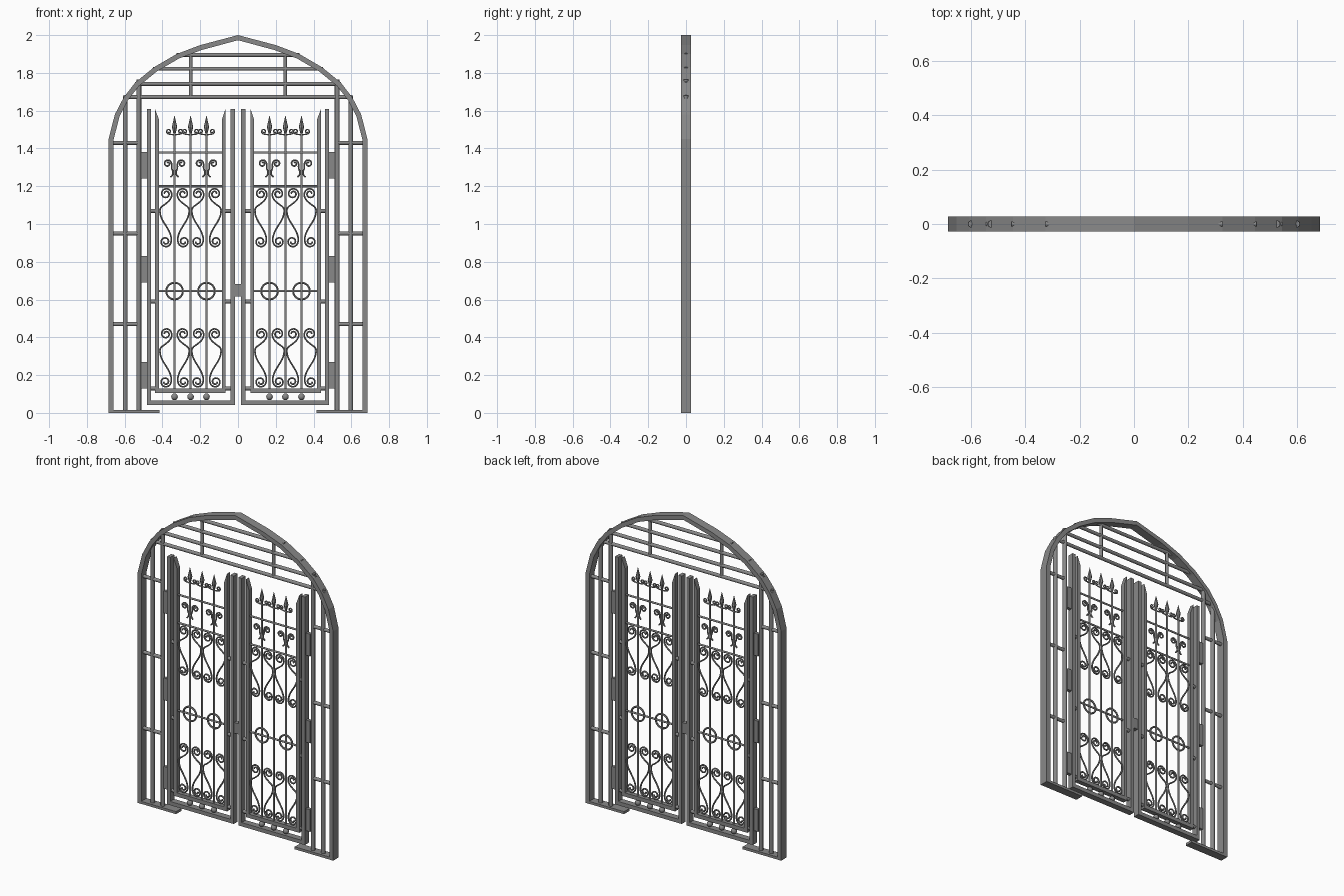
import bpy, bmesh, math
from mathutils import Vector

cube = bpy.data.objects.get("Cube")
if cube:
    bpy.data.objects.remove(cube, do_unlink=True)

iron = bpy.data.materials.new("grey_iron")
iron.use_nodes = True
GREY = (0.25, 0.25, 0.25, 1)
iron.diffuse_color = GREY
iron.node_tree.nodes["Principled BSDF"].inputs["Base Color"].default_value = GREY


def finish(name, bm):
    bmesh.ops.recalc_face_normals(bm, faces=bm.faces)
    mesh = bpy.data.meshes.new(name)
    bm.to_mesh(mesh)
    bm.free()
    mesh.materials.append(iron)
    obj = bpy.data.objects.new(name, mesh)
    bpy.context.collection.objects.link(obj)
    return obj


def smooth(obj):
    bpy.ops.object.select_all(action="DESELECT")
    obj.select_set(True)
    bpy.context.view_layer.objects.active = obj
    bpy.ops.object.shade_smooth_by_angle(angle=math.radians(50))


def plates(name, outlines, depth):
    """Extrude x-z outlines symmetrically through y."""
    bm = bmesh.new()
    for pts in outlines:
        front = [bm.verts.new((x, -depth / 2, z)) for x, z in pts]
        back = [bm.verts.new((x, depth / 2, z)) for x, z in pts]
        bm.faces.new(front)
        bm.faces.new(back[::-1])
        for i in range(len(pts)):
            j = (i + 1) % len(pts)
            bm.faces.new((front[i], back[i], back[j], front[j]))
    return finish(name, bm)


def rect(x0, x1, z0, z1):
    return [(x0, z0), (x1, z0), (x1, z1), (x0, z1)]


def tubes(name, paths, radius, curved=False, closed=False):
    """Round bars or scrolls along x-z paths."""
    cu = bpy.data.curves.new(name, "CURVE")
    cu.dimensions = "3D"
    cu.bevel_depth = radius
    cu.bevel_resolution = 1 if curved else 3
    cu.use_fill_caps = True
    cu.resolution_u = 3
    for path in paths:
        sp = cu.splines.new("BEZIER" if curved else "POLY")
        pts = sp.bezier_points if curved else sp.points
        pts.add(len(path) - 1)
        for p, (x, z) in zip(pts, path):
            if curved:
                p.co = (x, 0, z)
                p.handle_left_type = p.handle_right_type = "AUTO"
            else:
                p.co = (x, 0, z, 1)
        sp.use_cyclic_u = closed
    cu.materials.append(iron)
    obj = bpy.data.objects.new(name, cu)
    bpy.context.collection.objects.link(obj)
    bpy.ops.object.select_all(action="DESELECT")
    obj.select_set(True)
    bpy.context.view_layer.objects.active = obj
    bpy.ops.object.convert(target="MESH")
    obj = bpy.context.view_layer.objects.active
    smooth(obj)
    return obj


def curl(cx, cz, r, start, turn, n=11):
    """Spiral winding inward from its outer end."""
    out = []
    for i in range(n):
        t = i / (n - 1)
        a, k = start + turn * t, r * (1 - 0.7 * t)
        out.append((cx + k * math.cos(a), cz + k * math.sin(a)))
    return out


def placed(path, x, side, dz=0):
    return [(x + side * px, pz + dz) for px, pz in path]


# Arched outer frame
half = [(0.685, 0), (0.685, 1.45), (0.652, 1.58), (0.605, 1.67), (0.545, 1.748),
        (0.445, 1.83), (0.325, 1.9), (0.2, 1.947)]
outer = half + [(0, 2.0)] + [(-x, z) for x, z in reversed(half)]
inner = []
for i, (x, z) in enumerate(outer):
    a = Vector(outer[max(i - 1, 0)])
    b = Vector(outer[min(i + 1, len(outer) - 1)])
    d = (b - a).normalized()
    inner.append((x - d.y * 0.027, z + d.x * 0.027))
inner[0], inner[-1] = (0.658, 0), (-0.658, 0)
bm = bmesh.new()
rows = [[bm.verts.new((x, y, z)) for x, z in line]
        for line, y in ((outer, -0.027), (outer, 0.027), (inner, 0.027), (inner, -0.027))]
for k in range(4):
    p, q = rows[k], rows[(k + 1) % 4]
    for i in range(len(outer) - 1):
        bm.faces.new((p[i], p[i + 1], q[i + 1], q[i]))
for end in (0, -1):
    bm.faces.new([r[end] for r in rows])
finish("arch_frame", bm)

# Round bars filling the arch
tubes("arch_crossbars", [[(-w, z), (w, z)] for w, z in
      ((0.325, 1.895), (0.45, 1.822), (0.545, 1.742), (0.6, 1.672))], 0.011)
tubes("arch_uprights", [[(s * 0.25, 1.672), (s * 0.25, 1.895)] for s in (-1, 1)], 0.01)

# Scroll shapes drawn beside a rod at zero
lyre = (curl(0.045, 1.16, 0.03, math.pi, -3 * math.pi)[::-1]
        + [(0.022, 1.132), (0.05, 1.105), (0.074, 1.085), (0.077, 1.062),
           (0.066, 1.025), (0.042, 0.985), (0.022, 0.945)]
        + curl(0.048, 0.907, 0.03, math.pi, 3 * math.pi))
horn = (curl(0.037, 1.32, 0.021, math.pi, -2.7 * math.pi)[::-1]
        + [(0.015, 1.295), (0.008, 1.275), (0.012, 1.258), (0.022, 1.248)])
barb = [(0.0, 1.472), (0.015, 1.474)] + curl(0.03, 1.49, 0.014, -math.pi / 2, 2.5 * math.pi)
ring = [(0.044 * math.cos(i * math.pi / 6), 0.044 * math.sin(i * math.pi / 6))
        for i in range(12)]

for s, tag in ((-1, "right"), (1, "left")):
    def m(outline):
        return [(s * x, z) for x, z in outline]

    # Fixed side panel
    plates(tag + "_foot_plate", [m(rect(0.415, 0.685, 0, 0.016))], 0.053)
    tubes(tag + "_panel_posts", [m([(0.597, 0.01), (0.597, 1.68)]),
                                 m([(0.525, 0.01), (0.525, 1.765)])], 0.013)
    tubes(tag + "_panel_crossbars", [m([(0.67, z), (0.525, z)])
                                     for z in (0.47, 0.95, 1.43)], 0.011)
    plates(tag + "_hinges", [m(rect(0.478, 0.513, z, z + 0.14))
                             for z in (0.13, 0.69, 1.24)], 0.022)

    # Gate leaf outer frame
    plates(tag + "_leaf_frame", [m(rect(0.46, 0.482, 0.042, 1.61)),
                                 m(rect(0.016, 0.04, 0.042, 1.61)),
                                 m(rect(0.04, 0.46, 0.042, 0.066))], 0.04)

    # Inner frame with slanted tips
    plates(tag + "_inner_frame", [
        m([(0.417, 0.106), (0.44, 0.106), (0.44, 1.61), (0.417, 1.55)]),
        m([(0.066, 0.106), (0.086, 0.106), (0.086, 1.55), (0.066, 1.61)]),
        m(rect(0.086, 0.417, 0.106, 0.13))], 0.03)
    tubes(tag + "_frame_links", [m([(a, z), (b, z)]) for z in (0.13, 0.59, 1.07)
                                 for a, b in ((0.465, 0.435), (0.07, 0.035))], 0.011)

    # Thin rods and crossbars
    xs = [s * x for x in (0.167, 0.251, 0.336)]
    tubes(tag + "_rods", [[(x, 0.12), (x, 1.49)] for x in xs], 0.006)
    tubes(tag + "_leaf_crossbars", [m([(0.08, z), (0.42, z)])
                                    for z in (0.645, 1.2, 1.378)], 0.006)

    # Spear points and bottom balls
    bm = bmesh.new()
    for x in xs:
        for z, h, r1, r2 in ((1.497, 0.035, 0.006, 0.014), (1.545, 0.062, 0.014, 0.0)):
            made = bmesh.ops.create_cone(bm, cap_ends=True, segments=8,
                                         radius1=r1, radius2=r2, depth=h)
            bmesh.ops.translate(bm, verts=made["verts"], vec=(x, 0, z))
    finish(tag + "_spear_points", bm)
    bm = bmesh.new()
    for x in xs:
        made = bmesh.ops.create_uvsphere(bm, u_segments=14, v_segments=8, radius=0.018)
        bmesh.ops.translate(bm, verts=made["verts"], vec=(x, 0, 0.085))
    smooth(finish(tag + "_bottom_balls", bm))

    # Scrollwork and rings
    ends = (xs[0], xs[2])
    tubes(tag + "_lyre_scrolls", [placed(lyre, x, k, dz) for x in ends
                                  for k in (-1, 1) for dz in (0, -0.742)], 0.005, True)
    tubes(tag + "_horn_scrolls", [placed(horn, x, k) for x in ends for k in (-1, 1)],
          0.005, True)
    tubes(tag + "_spear_barbs", [placed(barb, x, k) for x in xs for k in (-1, 1)],
          0.004, True)
    tubes(tag + "_rings", [placed(ring, x, 1, 0.645) for x in ends], 0.006, True, True)

# Lock between the leaves
plates("lock_box", [rect(-0.016, 0.034, 0.615, 0.682)], 0.03)
tubes("lock_bolt", [[(-0.035, 0.65), (0.0, 0.65)]], 0.01)
